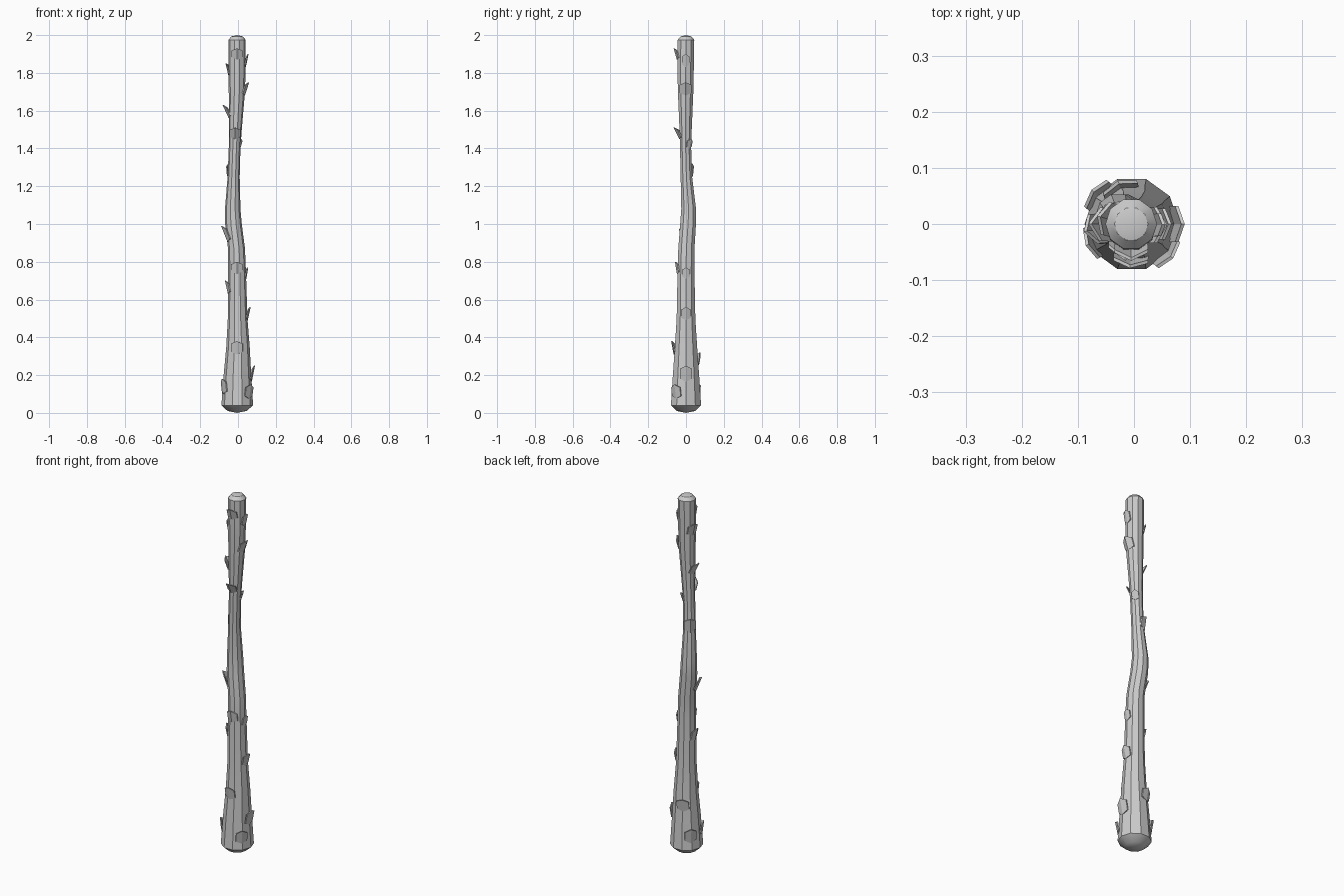
import bpy, bmesh
from math import sin, cos, pi, radians
from mathutils import Vector

cube = bpy.data.objects.get("Cube")
if cube:
    bpy.data.objects.remove(cube)

bark = bpy.data.materials.new("bark_grey")
bark.use_nodes = True
GREY = (0.6, 0.6, 0.6, 1)
bark.diffuse_color = GREY
bark.node_tree.nodes["Principled BSDF"].inputs["Base Color"].default_value = GREY

SIDES = 10
# Trunk rings: height, centre x, centre y, radius
RINGS = [
    (0.01, -0.005, 0, 0.05), (0.04, -0.004, 0, 0.084), (0.2, -0.003, 0, 0.073),
    (0.35, 0, 0, 0.062), (0.5, -0.002, 0, 0.052), (0.75, -0.005, 0, 0.047),
    (0.87, -0.008, 0.002, 0.045), (1.0, -0.024, 0.011, 0.044),
    (1.08, -0.028, 0.014, 0.041), (1.25, -0.023, 0.002, 0.032),
    (1.4, -0.018, -0.002, 0.031), (1.5, -0.014, -0.002, 0.034),
    (1.7, -0.006, -0.002, 0.043), (1.85, -0.005, -0.002, 0.046),
    (1.975, -0.005, 0, 0.046), (1.993, -0.005, 0, 0.03),
]


def trunk_at(z):
    """Interpolated centre and radius of the trunk."""
    for a, b in zip(RINGS, RINGS[1:]):
        if a[0] <= z <= b[0]:
            t = (z - a[0]) / (b[0] - a[0])
            return [p + (q - p) * t for p, q in zip(a[1:], b[1:])]
    return RINGS[-1][1:]


def finish(name, bm, angle):
    bmesh.ops.recalc_face_normals(bm, faces=bm.faces)
    mesh = bpy.data.meshes.new(name)
    bm.to_mesh(mesh)
    bm.free()
    mesh.materials.append(bark)
    obj = bpy.data.objects.new(name, mesh)
    bpy.context.collection.objects.link(obj)
    bpy.ops.object.select_all(action="DESELECT")
    obj.select_set(True)
    bpy.context.view_layer.objects.active = obj
    bpy.ops.object.shade_smooth_by_angle(angle=radians(angle))
    return obj


# Trunk: lofted rings closed by shallow domes
bm = bmesh.new()
loops = [[bm.verts.new((cx + r * cos(2 * pi * i / SIDES), cy + r * sin(2 * pi * i / SIDES), z))
          for i in range(SIDES)] for z, cx, cy, r in RINGS]
for low, high in zip(loops, loops[1:]):
    for i in range(SIDES):
        j = (i + 1) % SIDES
        bm.faces.new((low[i], low[j], high[j], high[i]))
for loop, z in ((loops[0], 0), (loops[-1], 2)):
    tip = bm.verts.new((-0.005, 0, z))
    for i in range(SIDES):
        bm.faces.new((loop[i], loop[(i + 1) % SIDES], tip))
finish("trunk", bm, 35)

# Bark scales: direction in degrees, tip height, width, length, flare
SCALES = [
    (270, 1.93, 0.06, 0.06, 0.018), (0, 1.90, 0.04, 0.07, 0.014),
    (165, 1.85, 0.06, 0.07, 0.016), (0, 1.75, 0.064, 0.07, 0.02),
    (178, 1.63, 0.06, 0.07, 0.032), (268, 1.51, 0.06, 0.06, 0.028),
    (40, 1.45, 0.035, 0.05, 0.012), (132, 1.32, 0.06, 0.08, 0.014),
    (200, 0.99, 0.055, 0.085, 0.026), (270, 0.8, 0.06, 0.065, 0.012),
    (0, 0.77, 0.04, 0.06, 0.012), (185, 0.7, 0.06, 0.07, 0.016),
    (0, 0.56, 0.055, 0.07, 0.018), (265, 0.38, 0.062, 0.07, 0.018),
    (110, 0.32, 0.064, 0.07, 0.017), (0, 0.25, 0.064, 0.085, 0.022),
    (205, 0.18, 0.06, 0.08, 0.016), (140, 0.16, 0.062, 0.08, 0.018),
    (320, 0.15, 0.06, 0.075, 0.018),
]


def bark_scale(bm, degrees, tip, width, length, flare):
    """Six-sided shingle folded along its middle, rooted in the trunk."""
    angle = radians(degrees)
    outward = Vector((cos(angle), sin(angle), 0))
    across = Vector((-sin(angle), cos(angle), 0))
    half = width / 2
    layers = []
    for inset in (0, 0.006):
        points = []
        for side, t in ((0, 0), (1, 0.2), (1, 0.8), (0, 1), (-1, 0.8), (-1, 0.2)):
            z = tip - length * (1 - t)
            cx, cy, r = trunk_at(z)
            bend = (r * r - min(half * side, r * 0.85) ** 2) ** 0.5 if side > 0 else \
                (r * r - min(-half * side, r * 0.85) ** 2) ** 0.5
            out = bend + flare * t - inset + 0.001
            points.append(bm.verts.new(Vector((cx, cy, z)) + outward * out + across * half * side))
        layers.append(points)
    for p in layers:
        bm.faces.new((p[0], p[1], p[2], p[3]))
        bm.faces.new((p[0], p[3], p[4], p[5]))
    for i in range(6):
        j = (i + 1) % 6
        bm.faces.new((layers[0][i], layers[0][j], layers[1][j], layers[1][i]))


bm = bmesh.new()
for scale in SCALES:
    bark_scale(bm, *scale)
finish("bark_scales", bm, 20)
